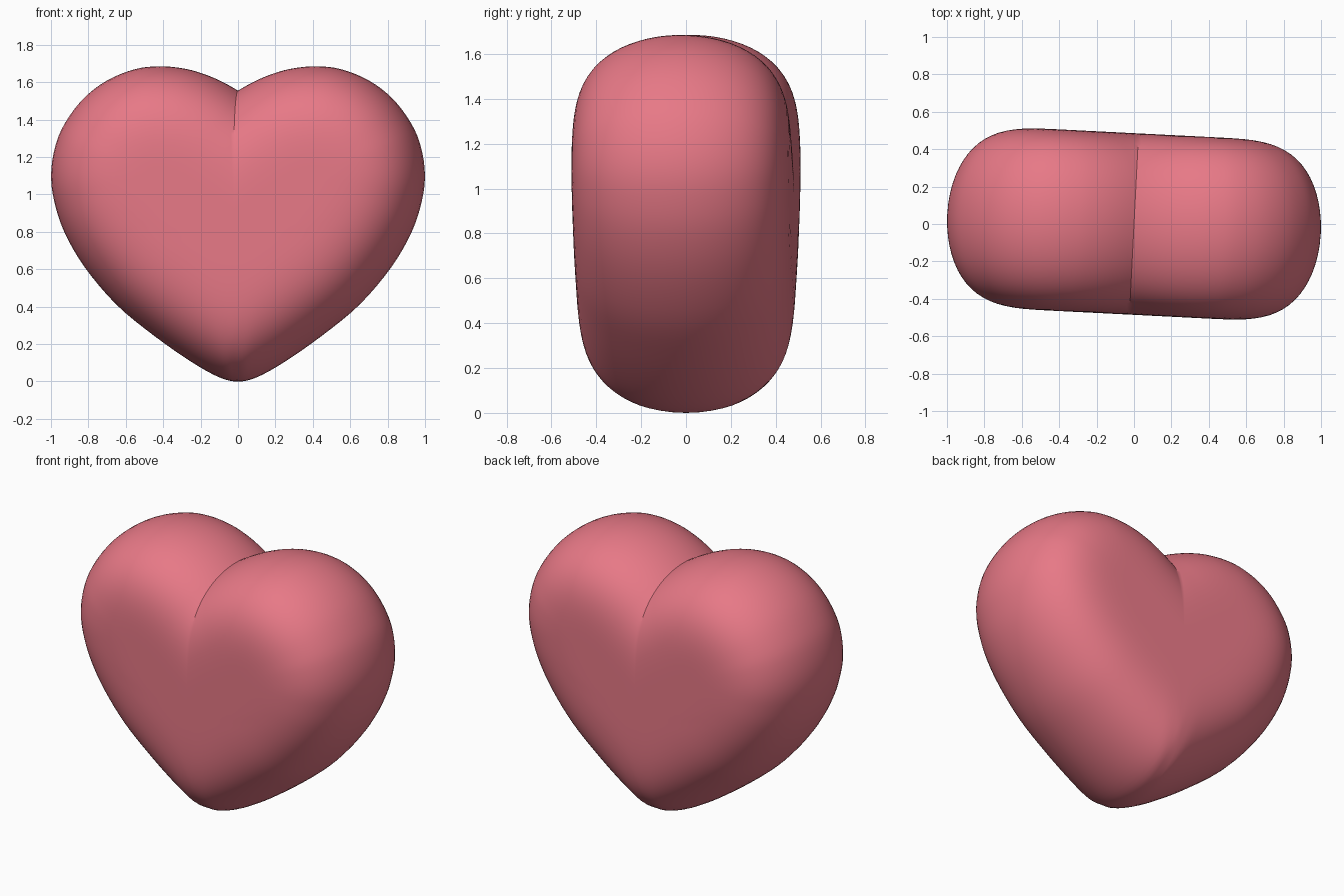
import bpy, bmesh, math
from mathutils import Vector, Matrix
from mathutils.geometry import interpolate_bezier

if "Cube" in bpy.data.objects:
    bpy.data.objects.remove(bpy.data.objects["Cube"])

# right half of the heart outline (x, z), notch to tip
HALF = [(0, 1.555), (.1, 1.61), (.2, 1.65), (.3, 1.675), (.42, 1.685), (.55, 1.67),
        (.7, 1.61), (.83, 1.51), (.93, 1.375), (.98, 1.25), (1, 1.11), (.985, .97),
        (.93, .8), (.82, .61), (.65, .41), (.45, .245), (.25, .105), (.1, .022), (0, 0)]
EXTEND = [(-.45, 1.24), (-.3, 1.34), (-.12, 1.475)]   # lobe continued past the notch
CENTRE = Vector((0, .92))
DEPTH, REACH, RINGS, SUB = .485, .6, 26, 4


def smooth(pts):
    """Smooth curve through points; the ends are mirrored at x = 0."""
    p = [Vector(EXTEND[-1])] + [Vector(q) for q in pts] + [Vector((-.1, .022))]
    out = []
    for a, b, c, d in zip(p, p[1:], p[2:], p[3:]):
        seg = interpolate_bezier(b, b + (c - a) / 6, c - (d - b) / 6, c, SUB + 1)
        out += [Vector(q[:2]) for q in seg[:-1]]
    return out + [p[-2]]


outline = smooth(HALF)
outline[0].x = outline[-1].x = 0
border = [Vector(q) for q in EXTEND] + outline


def dist(p):
    best = 9
    for a, b in zip(border, border[1:]):
        e = b - a
        t = max(0, min(1, (p - a).dot(e) / e.length_squared))
        best = min(best, (p - a - e * t).length_squared)
    return math.sqrt(best)


def half_depth(p):
    """Puffed thickness from distance to the outline, softened along the lower ridge."""
    d = dist(p)
    k = .35 * d * max(0, min(1, (.95 - p.y) / .35))
    if k > 1e-6:
        gap = abs(dist(Vector((-p.x, p.y))) - d)
        d -= max(k - gap, 0) ** 2 / (4 * k)
    u = min(d / REACH, 1)
    return DEPTH * math.sqrt(max(0, 1 - (1 - u) ** 3.65))


# heart: rings from outline to centre, mirrored left/right and front/back
bm = bmesh.new()
rings = []
for j in range(RINGS):
    s = 1 - (j / RINGS) ** 1.8
    ring = []
    for q in outline:
        p = CENTRE + (q - CENTRE) * s
        ring.append((p.x, 0 if j == 0 else half_depth(p), p.y))
    rings.append(ring)
pole = (0, half_depth(CENTRE), CENTRE.y)

for sx in (1, -1):
    for sy in (1, -1):
        grid = [[bm.verts.new((x * sx, y * sy, z)) for x, y, z in r] for r in rings]
        tip = bm.verts.new((0, pole[1] * sy, pole[2]))
        for r0, r1 in zip(grid, grid[1:]):
            for i in range(len(r0) - 1):
                bm.faces.new((r0[i], r0[i + 1], r1[i + 1], r1[i]))
        for i in range(len(outline) - 1):
            bm.faces.new((grid[-1][i], grid[-1][i + 1], tip))
bmesh.ops.remove_doubles(bm, verts=bm.verts, dist=1e-5)
bmesh.ops.recalc_face_normals(bm, faces=bm.faces)
# slight turn about the vertical
bmesh.ops.rotate(bm, verts=bm.verts, cent=(0, 0, 0), matrix=Matrix.Rotation(math.radians(-2.9), 3, 'Z'))

mesh = bpy.data.meshes.new("heart")
bm.to_mesh(mesh)
bm.free()
heart = bpy.data.objects.new("heart", mesh)
bpy.context.collection.objects.link(heart)
mat = bpy.data.materials.new("pink")
mat.diffuse_color = (.8, .19, .24, 1)
mat.use_nodes = True
mat.node_tree.nodes["Principled BSDF"].inputs["Base Color"].default_value = mat.diffuse_color
mesh.materials.append(mat)
bpy.context.view_layer.objects.active = heart
heart.select_set(True)
bpy.ops.object.shade_smooth_by_angle(angle=math.radians(35))
